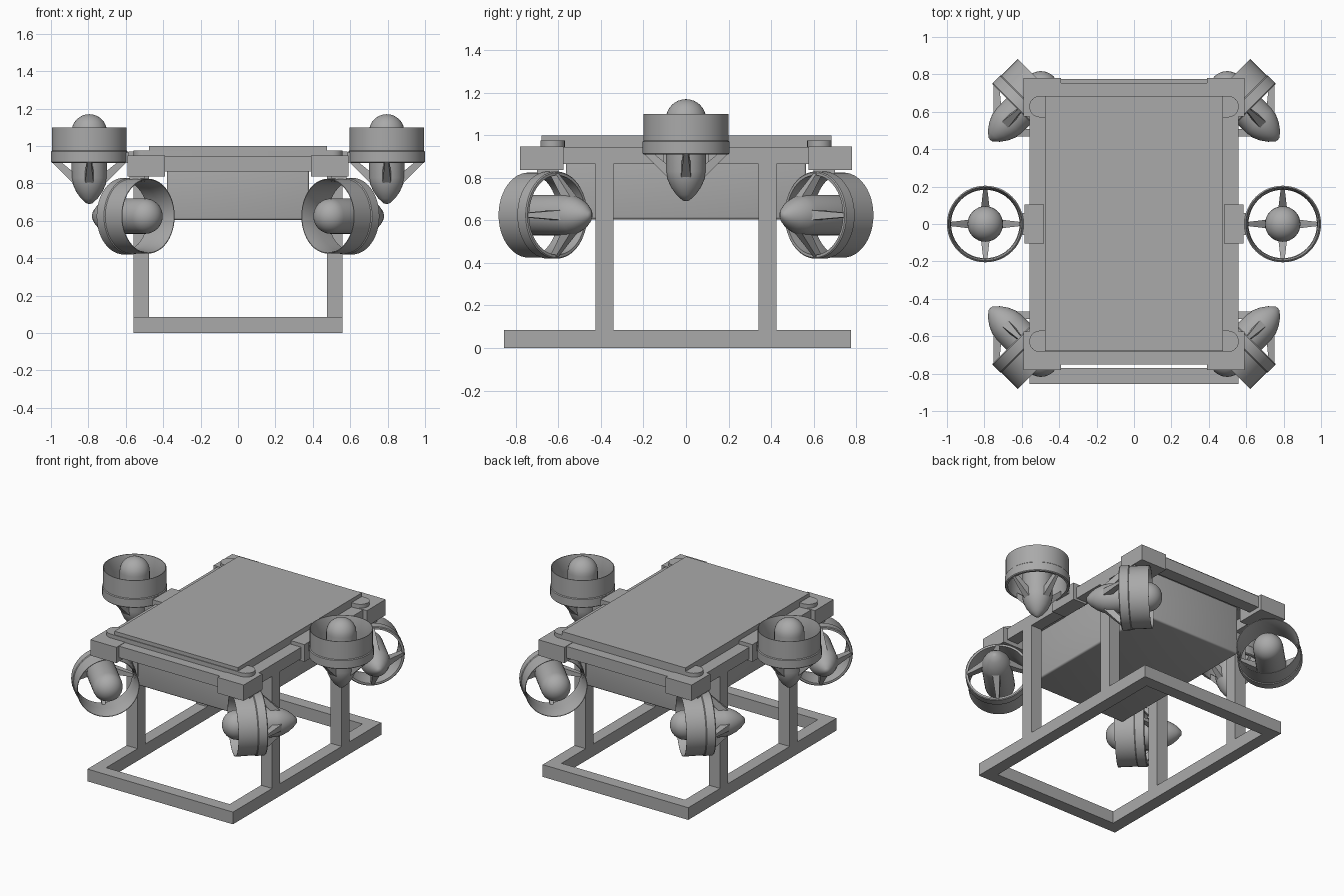
import bpy, bmesh
from math import pi, radians
from mathutils import Matrix, Vector

cube = bpy.data.objects.get("Cube")
if cube:
    bpy.data.objects.remove(cube, do_unlink=True)

grey = bpy.data.materials.new("mid_grey")
grey.use_nodes = True
COLOUR = (0.4, 0.4, 0.4, 1)
grey.diffuse_color = COLOUR
grey.node_tree.nodes["Principled BSDF"].inputs["Base Color"].default_value = COLOUR


def finish(name, bm, matrix=None, smooth=False):
    """Turn a bmesh into a named object with the shared material."""
    bmesh.ops.recalc_face_normals(bm, faces=bm.faces[:])
    mesh = bpy.data.meshes.new(name)
    bm.to_mesh(mesh)
    bm.free()
    mesh.materials.append(grey)
    obj = bpy.data.objects.new(name, mesh)
    bpy.context.collection.objects.link(obj)
    if matrix:
        obj.matrix_world = matrix
    if smooth:
        bpy.ops.object.select_all(action='DESELECT')
        obj.select_set(True)
        bpy.context.view_layer.objects.active = obj
        bpy.ops.object.shade_smooth_by_angle(angle=radians(35))
    return obj


def box(name, x, y, z, bevel=0):
    """Box from (min, max) ranges."""
    bm = bmesh.new()
    bmesh.ops.create_cube(bm, size=1)
    for v in bm.verts:
        v.co = [(r[0] + r[1]) / 2 + c * (r[1] - r[0]) for r, c in zip((x, y, z), v.co)]
    if bevel:
        bmesh.ops.bevel(bm, geom=bm.edges[:], offset=bevel, segments=3,
                        profile=0.5, affect='EDGES')
    return finish(name, bm, smooth=bool(bevel))


def span(a, b, sign):
    """Range mirrored to the chosen side."""
    return (a, b) if sign > 0 else (-b, -a)


def lathe(name, profile, matrix, closed=False, steps=48):
    """Revolve (radius, height) points round the local z axis."""
    bm = bmesh.new()
    verts = [bm.verts.new((r, 0, h)) for r, h in profile]
    edges = [bm.edges.new(p) for p in zip(verts, verts[1:])]
    if closed:
        edges.append(bm.edges.new((verts[-1], verts[0])))
    bmesh.ops.spin(bm, geom=verts + edges, axis=(0, 0, 1), cent=(0, 0, 0),
                   steps=steps, angle=2 * pi, use_merge=True)
    bmesh.ops.remove_doubles(bm, verts=bm.verts[:], dist=0.0005)
    return finish(name, bm, matrix, smooth=True)


def prism(bm, lower, upper):
    """Solid between two matching outlines."""
    a = [bm.verts.new(p) for p in lower]
    b = [bm.verts.new(p) for p in upper]
    bm.faces.new(a)
    bm.faces.new(b)
    for i in range(len(a)):
        j = (i + 1) % len(a)
        bm.faces.new((a[i], a[j], b[j], b[i]))


def thruster(name, mouth, axis, side):
    """Ducted thruster; local z points out of the mouth."""
    z, x = Vector(axis).normalized(), Vector(side)
    y = z.cross(x)
    m = Matrix.Translation(mouth) @ Matrix((x, y, z)).transposed().to_4x4()
    shroud = [(0.2, 0), (0.2, -0.125), (0.205, -0.13), (0.205, -0.185), (0.2, -0.19),
              (0.187, -0.19), (0.183, -0.1), (0.187, -0.04), (0.196, 0)]
    lathe(name + "_shroud", shroud, m, closed=True)
    # hub: domed nose, straight motor body, pointed tail
    R = 0.095
    dome = [(R * (1 - t * t) ** 0.5, -0.025 + R * t)
            for t in (1, 0.98, 0.92, 0.83, 0.71, 0.56, 0.38, 0.2, 0)]
    tail = [(R, -0.27), (0.088, -0.305), (0.07, -0.345), (0.045, -0.38),
            (0.015, -0.407), (0, -0.41)]
    lathe(name + "_hub", dome + tail, m, steps=32)
    # four swept spokes joining the shroud to the hub
    bm = bmesh.new()
    outline = [(0.195, -0.15, 0.01), (0.195, -0.19, 0.01),
               (0.085, -0.3, 0.023), (0.085, -0.24, 0.023)]
    for k in range(4):
        turn = Matrix.Rotation(k * pi / 2, 3, 'Z')
        prism(bm, [turn @ Vector((r, -w, h)) for r, h, w in outline],
              [turn @ Vector((r, w, h)) for r, h, w in outline])
    finish(name + "_spokes", bm, m)


def ring_frame(name, x, y, z, width):
    """Rectangular frame of square bar as one solid."""
    bm = bmesh.new()
    loops = []
    for inset in (0, width):
        for h in z:
            loops.append([bm.verts.new((px, py, h)) for px, py in (
                (x[0] + inset, y[0] + inset), (x[1] - inset, y[0] + inset),
                (x[1] - inset, y[1] - inset), (x[0] + inset, y[1] - inset))])
    for a, b in ((0, 1), (1, 3), (3, 2), (2, 0)):
        for i in range(4):
            j = (i + 1) % 4
            bm.faces.new((loops[a][i], loops[a][j], loops[b][j], loops[b][i]))
    return finish(name, bm)


def strap(name, y, z, half_length):
    """Flat bar with rounded ends, lying across x."""
    bm = bmesh.new()
    r, mid = (y[1] - y[0]) / 2, (y[0] + y[1]) / 2
    pts = []
    for s in (1, -1):
        for i in range(13):
            d = Matrix.Rotation(pi * i / 12 - pi / 2, 2) @ Vector((r, 0))
            pts.append((s * (half_length - r + d.x), mid + s * d.y))
    prism(bm, [(a, b, z[0]) for a, b in pts], [(a, b, z[1]) for a, b in pts])
    finish(name, bm, smooth=True)


# frames, body and lid
ring_frame("skid_frame", (-0.56, 0.56), (-0.855, 0.775), (0, 0.085), 0.085)
ring_frame("top_frame", (-0.56, 0.56), (-0.75, 0.755), (0.865, 0.945), 0.085)
box("body", (-0.38, 0.38), (-0.565, 0.565), (0.605, 0.95), bevel=0.012)
box("lid", (-0.475, 0.475), (-0.68, 0.685), (0.94, 1.0))

# mirrored parts
for sx, side in ((1, "left"), (-1, "right")):
    for sy, end in ((1, "back"), (-1, "front")):
        tag = end + "_" + side
        box("leg_" + tag, span(0.475, 0.56, sx), span(0.34, 0.425, sy), (0.08, 0.87))
        box("corner_block_" + tag, span(0.39, 0.59, sx), span(0.575, 0.78, sy), (0.838, 0.948))
        box("corner_mount_" + tag, span(0.5, 0.58, sx), span(0.6, 0.7, sy), (0.815, 0.85))
        thruster("corner_thruster_" + tag, (sx * 0.48, sy * 0.74, 0.625),
                 (-sx, sy, 0), (0, 0, 1))
    box("side_block_" + side, span(0.48, 0.585, sx), (-0.105, 0.105), (0.85, 0.97))
    box("side_mount_" + side, span(0.57, 0.605, sx), (-0.06, 0.06), (0.91, 0.965))
    thruster("lift_thruster_" + side, (sx * 0.795, 0, 1.1), (0, 0, 1), (1, 0, 0))
for sy, end in ((1, "back"), (-1, "front")):
    strap("strap_" + end, span(0.57, 0.685, sy), (0.94, 0.975), 0.56)
